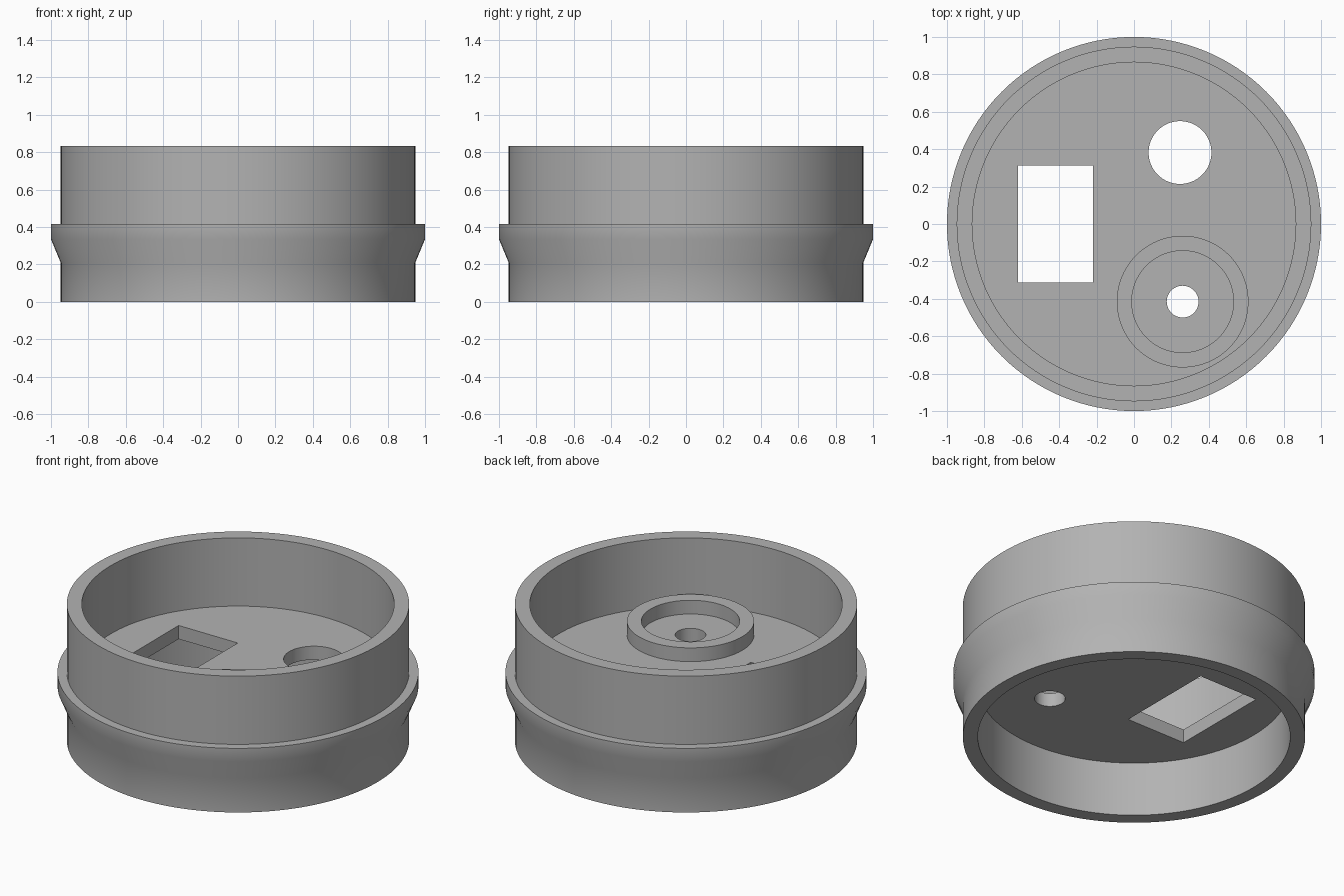
import bpy, bmesh, math
from mathutils import Matrix, Vector

if "Cube" in bpy.data.objects:
    bpy.data.objects.remove(bpy.data.objects["Cube"], do_unlink=True)

SEGMENTS = 128
FLOOR_BOTTOM, FLOOR_TOP = 0.333, 0.416
BOSS = (0.26, -0.415)

grey = bpy.data.materials.new("plain grey")
grey.use_nodes = True
colour = (0.45, 0.45, 0.45, 1)
grey.diffuse_color = colour
grey.node_tree.nodes["Principled BSDF"].inputs["Base Color"].default_value = colour


def finish(name, bm):
    bmesh.ops.recalc_face_normals(bm, faces=bm.faces)
    mesh = bpy.data.meshes.new(name)
    bm.to_mesh(mesh)
    bm.free()
    mesh.materials.append(grey)
    obj = bpy.data.objects.new(name, mesh)
    bpy.context.collection.objects.link(obj)
    return obj


def lathe(name, profile, closed, location=(0, 0)):
    """Revolve an (r, z) profile round a vertical axis."""
    bm = bmesh.new()
    verts = [bm.verts.new((r, 0, z)) for r, z in profile]
    edges = [bm.edges.new(pair) for pair in zip(verts, verts[1:])]
    if closed:
        edges.append(bm.edges.new((verts[-1], verts[0])))
    bmesh.ops.spin(bm, geom=verts + edges, cent=(0, 0, 0), axis=(0, 0, 1),
                   angle=math.tau, steps=SEGMENTS, use_merge=True)
    bmesh.ops.remove_doubles(bm, verts=bm.verts, dist=0.0001)
    bmesh.ops.translate(bm, verts=bm.verts, vec=(*location, 0))
    return finish(name, bm)


def cut(target, cutter):
    mod = target.modifiers.new(cutter.name, 'BOOLEAN')
    mod.operation = 'DIFFERENCE'
    mod.solver = 'EXACT'
    mod.object = cutter
    bpy.context.view_layer.objects.active = target
    bpy.ops.object.modifier_apply(modifier=mod.name)
    bpy.data.objects.remove(cutter, do_unlink=True)


def round_cutter(name, x, y, radius):
    bm = bmesh.new()
    bmesh.ops.create_cone(bm, cap_ends=True, segments=64, radius1=radius, radius2=radius,
                          depth=0.3, matrix=Matrix.Translation((x, y, 0.375)))
    return finish(name, bm)


def box_cutter(name, x, y, width, length):
    bm = bmesh.new()
    bmesh.ops.create_cube(bm, size=1, matrix=Matrix.Translation((x, y, 0.375))
                          @ Matrix.Diagonal(Vector((width, length, 0.3, 1))))
    return finish(name, bm)


# Flanged housing: open cups above and below a shared floor
housing = lathe("housing", [
    (0, FLOOR_BOTTOM), (0.865, FLOOR_BOTTOM), (0.865, 0), (0.948, 0), (0.948, 0.21),
    (1, 0.335), (1, FLOOR_TOP), (0.948, FLOOR_TOP), (0.948, 0.833), (0.865, 0.833),
    (0.865, FLOOR_TOP), (0, FLOOR_TOP)], closed=False)

# Openings through the floor
cut(housing, box_cutter("rectangular_opening", -0.42, 0, 0.4, 0.624))
cut(housing, round_cutter("large_hole", 0.246, 0.382, 0.168))
cut(housing, round_cutter("small_hole", *BOSS, 0.085))

# Raised ring round the small hole
ring = lathe("floor_ring", [(0.272, FLOOR_TOP - 0.01), (0.352, FLOOR_TOP - 0.01),
                            (0.352, 0.5), (0.272, 0.5)], closed=True, location=BOSS)

for obj in (housing, ring):
    bpy.ops.object.select_all(action='DESELECT')
    obj.select_set(True)
    bpy.context.view_layer.objects.active = obj
    bpy.ops.object.shade_smooth_by_angle(angle=math.radians(30))
